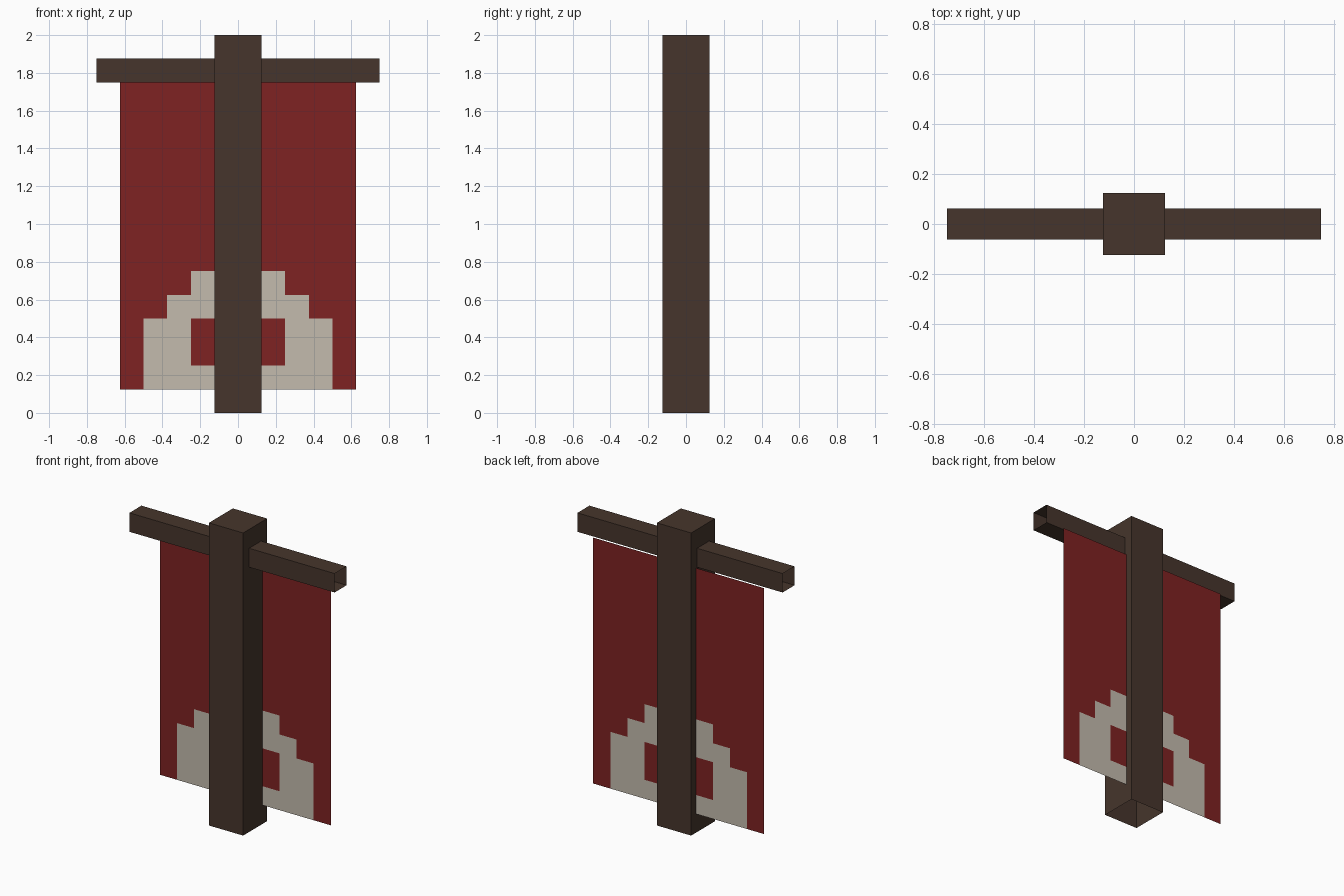
import bpy, bmesh
from mathutils import Matrix, Vector

if "Cube" in bpy.data.objects:
    bpy.data.objects.remove(bpy.data.objects["Cube"])


def material(name, color):
    m = bpy.data.materials.new(name)
    m.diffuse_color = (*color, 1)
    m.use_nodes = True
    m.node_tree.nodes["Principled BSDF"].inputs["Base Color"].default_value = m.diffuse_color
    return m


WOOD = material("dark wood", (0.061, 0.036, 0.025))
RED = material("red cloth", (0.209, 0.016, 0.016))
CREAM = material("cream cloth", (0.552, 0.497, 0.423))


def finish(name, bm, mats):
    me = bpy.data.meshes.new(name)
    bm.to_mesh(me)
    bm.free()
    for m in mats:
        me.materials.append(m)
    bpy.context.collection.objects.link(bpy.data.objects.new(name, me))


def open_box(name, size, center, is_open):
    """Box whose faces matching the normal test are left open."""
    bm = bmesh.new()
    bmesh.ops.create_cube(bm, size=1)
    bm.normal_update()
    holes = [f for f in bm.faces if is_open(f.normal)]
    bmesh.ops.delete(bm, geom=holes, context='FACES_ONLY')
    bmesh.ops.transform(bm, verts=bm.verts,
                        matrix=Matrix.Translation(center) @ Matrix.Diagonal((*size, 1)))
    finish(name, bm, [WOOD])


# Upright post, open underneath; crossbar, open at both ends
open_box("post", (0.25, 0.25, 2), (0, 0, 1), lambda n: n.z < -0.5)
open_box("crossbar", (1.5, 0.125, 0.125), (0, 0, 1.8125), lambda n: abs(n.x) > 0.5)


# Stepped cream emblem with a red window
def is_cream(x, z):
    if abs(x) < 0.25 and 0.25 < z < 0.5:
        return False
    half_width = 0.5 if z < 0.5 else 0.375 if z < 0.625 else 0.25 if z < 0.75 else 0
    return abs(x) < half_width


# Cloth sheet hanging just behind the crossbar, cut along the emblem steps
xs = [-0.625, -0.5, -0.375, -0.25, 0.25, 0.375, 0.5, 0.625]
zs = [0.125, 0.25, 0.5, 0.625, 0.75, 1.75]
bm = bmesh.new()
rows = [[bm.verts.new(Vector((x, 0.076, z))) for x in xs] for z in zs]
for low, high in zip(rows, rows[1:]):
    for i in range(len(xs) - 1):
        f = bm.faces.new((low[i], low[i + 1], high[i + 1], high[i]))
        c = f.calc_center_median()
        f.material_index = int(is_cream(c.x, c.z))
finish("cloth", bm, [RED, CREAM])
